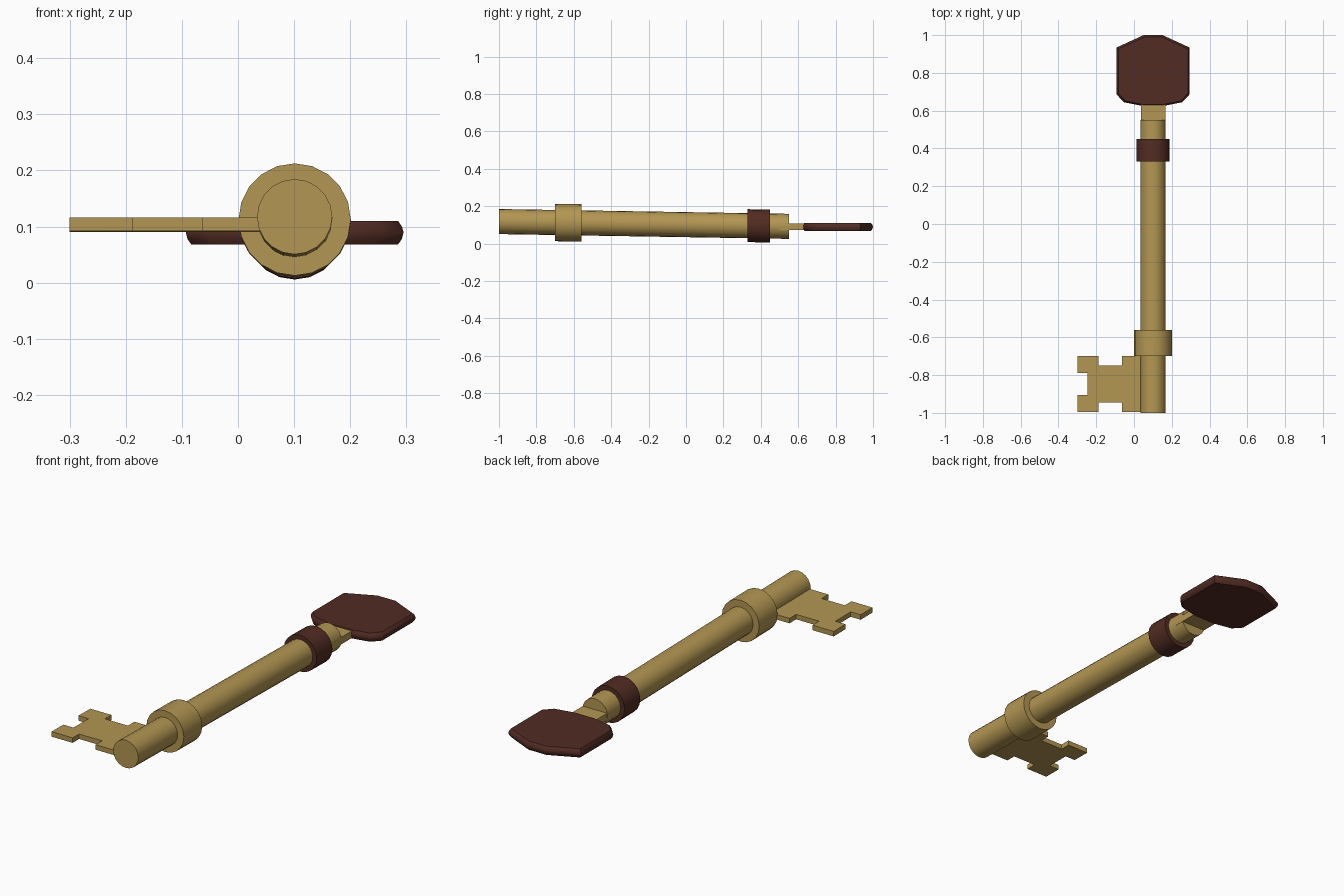
import bpy, bmesh, math
from mathutils import Vector

if "Cube" in bpy.data.objects:
    bpy.data.objects.remove(bpy.data.objects["Cube"])


def material(name, rgb):
    m = bpy.data.materials.new(name)
    m.diffuse_color = (*rgb, 1)
    m.use_nodes = True
    m.node_tree.nodes["Principled BSDF"].inputs["Base Color"].default_value = m.diffuse_color
    return m


gold = material("antique gold", (0.45, 0.305, 0.085))
brown = material("dark brown", (0.085, 0.025, 0.017))

CX = 0.101


def axis_z(y):
    # the shaft drops slightly towards the bow
    return 0.1175 - 0.0165 * (y + 1)


def finish(name, bm, mat):
    bmesh.ops.recalc_face_normals(bm, faces=bm.faces)
    me = bpy.data.meshes.new(name)
    bm.to_mesh(me)
    bm.free()
    me.materials.append(mat)
    ob = bpy.data.objects.new(name, me)
    bpy.context.collection.objects.link(ob)
    bpy.context.view_layer.objects.active = ob
    ob.select_set(True)
    bpy.ops.object.shade_smooth_by_angle(angle=math.radians(35))
    ob.select_set(False)
    return ob


def round_part(name, rings, mat, sides=20):
    # rings: (y, radius) pairs along the tilted shaft axis
    bm = bmesh.new()
    loops = []
    for y, r in rings:
        loops.append([bm.verts.new((CX + r * math.cos(a), y, axis_z(y) + r * math.sin(a)))
                      for a in (2 * math.pi * i / sides for i in range(sides))])
    for a, b in zip(loops, loops[1:]):
        for i in range(sides):
            j = (i + 1) % sides
            bm.faces.new((a[i], a[j], b[j], b[i]))
    bm.faces.new(loops[0])
    bm.faces.new(loops[-1])
    return finish(name, bm, mat)


def plate(name, outline, layers, mat, tilt=0.0):
    # layers: (z, scale about the outline centre); tilt: z slope along y
    c = sum((Vector(p) for p in outline), Vector((0, 0))) / len(outline)
    bm = bmesh.new()
    loops = []
    for z, s in layers:
        pts = [c + (Vector(p) - c) * s for p in outline]
        loops.append([bm.verts.new((p.x, p.y, z + tilt * (p.y - c.y))) for p in pts])
    n = len(outline)
    for a, b in zip(loops, loops[1:]):
        for i in range(n):
            j = (i + 1) % n
            bm.faces.new((a[i], a[j], b[j], b[i]))
    bm.faces.new(loops[0])
    bm.faces.new(loops[-1])
    return finish(name, bm, mat)


# shaft and its two rings
round_part("shaft", [(-1.0, 0.067), (0.55, 0.067)], gold)
round_part("shaft_collar", [(-0.70, 0.1), (-0.56, 0.1)], gold)
round_part("grip_ring", [(0.33, 0.088), (0.45, 0.088)], brown)

# flat tongue joining the shaft to the bow
plate("bow_tongue", [(CX - 0.065, 0.50), (CX + 0.065, 0.50),
                     (CX + 0.065, 0.65), (CX - 0.065, 0.65)],
      [(0.072, 1), (0.106, 1)], gold)

# bow: half outline mirrored about the shaft, with chamfered rim
half = [(0.055, 0.625), (0.155, 0.645), (0.194, 0.687), (0.194, 0.934), (0.05, 1.0)]
bow = [(CX + x, y) for x, y in half] + [(CX - x, y) for x, y in reversed(half)]
plate("bow", bow, [(0.068, 0.95), (0.078, 0.985), (0.09, 1), (0.1, 0.985), (0.11, 0.95)], brown)

# bit: toothed plate, half outline mirrored about its middle line
MY = -0.846
upper = [(0.08, 0.10), (-0.035, 0.148), (-0.064, 0.148), (-0.064, 0.098), (-0.187, 0.098),
         (-0.187, 0.148), (-0.3, 0.148), (-0.3, 0.058), (-0.246, 0.058)]
upper[0] = (0.08, 0.148)
del upper[1]
bit = [(x, MY + d) for x, d in upper] + [(x, MY - d) for x, d in reversed(upper)]
plate("key_bit", bit, [(0.091, 1), (0.115, 1)], gold, -0.008)
